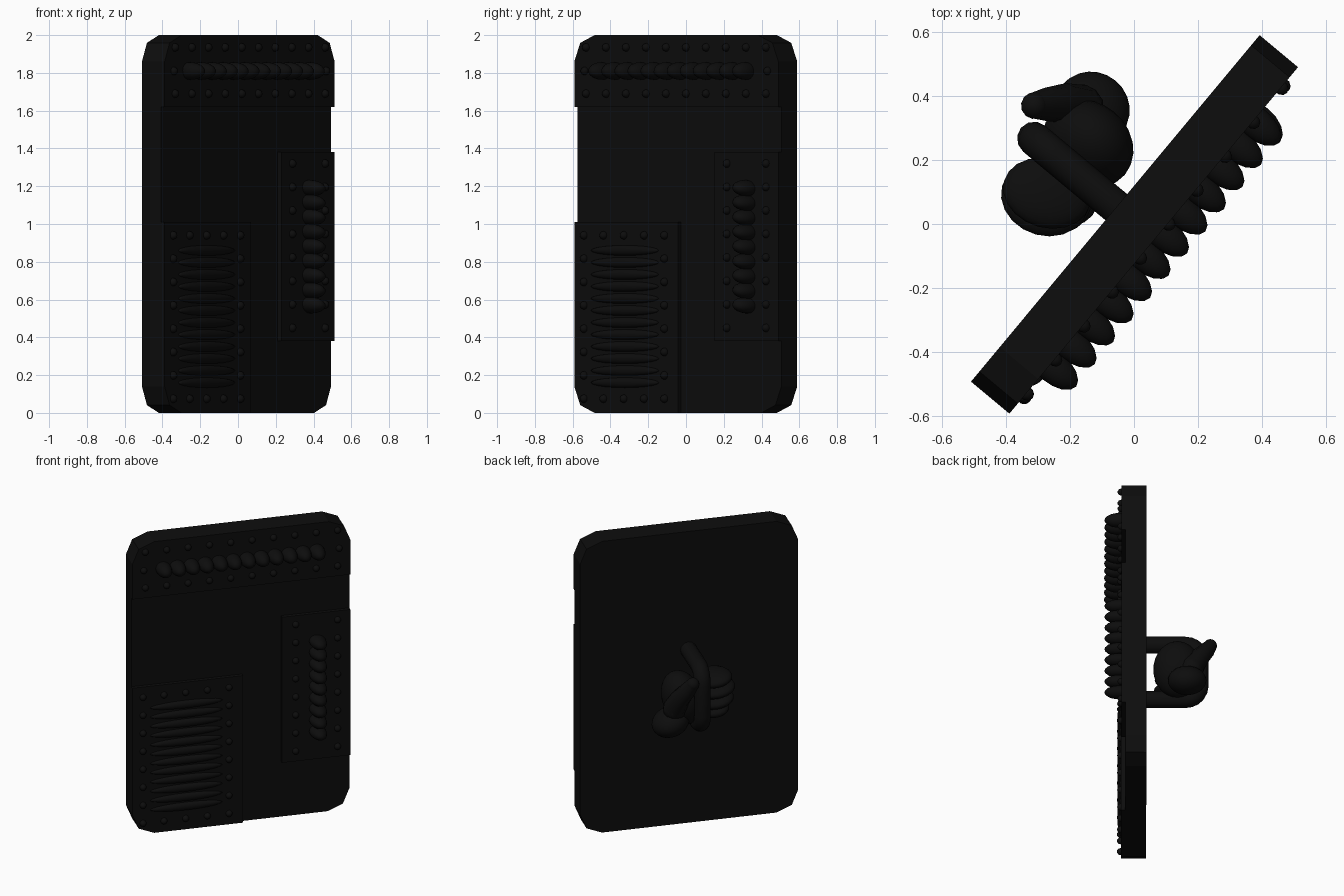
import bpy, bmesh, math
from mathutils import Matrix, Vector

if "Cube" in bpy.data.objects:
    bpy.data.objects.remove(bpy.data.objects["Cube"])

# Local frame: x along the slab width, -y is the armoured face, z up
TURN = Matrix.Rotation(math.radians(50.2), 4, 'Z')
mat = bpy.data.materials.new("black_metal")
mat.diffuse_color = (0.004, 0.004, 0.004, 1)
mat.use_nodes = True
mat.node_tree.nodes["Principled BSDF"].inputs["Base Color"].default_value = mat.diffuse_color


def finish(name, bm, smooth):
    bmesh.ops.recalc_face_normals(bm, faces=bm.faces)
    bm.transform(TURN)
    me = bpy.data.meshes.new(name)
    bm.to_mesh(me)
    bm.free()
    for p in me.polygons:
        p.use_smooth = smooth
    me.materials.append(mat)
    ob = bpy.data.objects.new(name, me)
    bpy.context.collection.objects.link(ob)
    return ob


def plate(name, x0, x1, z0, z1, y0, y1, cut):
    """Rectangular plate; cut lists the corners (bl, br, tr, tl) that are rounded in two facets."""
    r, k = 0.14, 0.041
    pts = []
    corners = [(x0, z0, 1, 1), (x1, z0, -1, 1), (x1, z1, -1, -1), (x0, z1, 1, -1)]
    for i, (x, z, sx, sz) in enumerate(corners):
        if i not in cut:
            pts.append((x, z))
            continue
        arc = [(x, z + sz * r), (x + sx * k, z + sz * k), (x + sx * r, z)]
        pts += arc if i in (0, 2) else arc[::-1]
    bm = bmesh.new()
    f = bm.faces.new([bm.verts.new((x, y0, z)) for x, z in pts])
    ext = bmesh.ops.extrude_face_region(bm, geom=[f])
    vs = [v for v in ext['geom'] if isinstance(v, bmesh.types.BMVert)]
    bmesh.ops.translate(bm, verts=vs, vec=(0, y1 - y0, 0))
    return finish(name, bm, False)


def blobs(name, items, seg=16, rings=10):
    """Ellipsoids: (centre, radii, rotation about (x, y, z) in degrees)."""
    bm = bmesh.new()
    for c, s, rot in items:
        m = Matrix.Translation(c)
        for a, ax in zip(rot, 'XYZ'):
            m = m @ Matrix.Rotation(math.radians(a), 4, ax)
        m = m @ Matrix.Diagonal((*s, 1))
        bmesh.ops.create_uvsphere(bm, u_segments=seg, v_segments=rings, radius=1, matrix=m)
    return finish(name, bm, True)


def tube(name, pts, radii, seg=12):
    """Round tube through points in local space, with dome ends."""
    P = [Vector(p) for p in pts]
    bm = bmesh.new()
    rings = []
    for i, p in enumerate(P):
        d = (P[min(i + 1, len(P) - 1)] - P[max(i - 1, 0)]).normalized()
        q = d.to_track_quat('Z', 'Y')
        rings.append([bm.verts.new(p + q @ Vector((math.cos(t) * radii[i], math.sin(t) * radii[i], 0)))
                      for t in (2 * math.pi * j / seg for j in range(seg))])
    for a, b in zip(rings, rings[1:]):
        best = min(range(seg), key=lambda s: sum((a[j].co - b[(j + s) % seg].co).length for j in range(seg)))
        for j in range(seg):
            bm.faces.new((a[j], a[(j + 1) % seg], b[(j + 1 + best) % seg], b[(j + best) % seg]))
    for p, r in ((P[0], radii[0]), (P[-1], radii[-1])):
        bmesh.ops.create_uvsphere(bm, u_segments=seg, v_segments=8, radius=r, matrix=Matrix.Translation(p))
    return finish(name, bm, True)


def span(a, b, n):
    return [a + (b - a) * i / (n - 1) for i in range(n)]


# Slab and raised armour plates
W, BACK, FACE, TOP = 0.703, 0.076, -0.055, -0.08
plate("slab", -W, W, 0, 2, BACK, FACE, (0, 1, 2, 3))
plate("top_plate", -W, W, 1.62, 2.0, FACE + 0.01, TOP, (2, 3))
plate("side_plate", 0.262, W, 0.38, 1.38, FACE + 0.01, TOP, ())
plate("lower_plate", -W, 0.012, 0.0, 1.01, FACE + 0.01, TOP, (0,))

# Rivets around the plate borders
spots = [(x, z) for x in span(-0.62, 0.62, 10) for z in (1.69, 1.935)]
spots += [(x, 1.81) for x in (-0.63, 0.63)]
spots += [(x, z) for x in (0.35, 0.62) for z in span(0.45, 1.32, 8)]
spots += [(x, z) for x in (-0.635, -0.08) for z in span(0.075, 0.94, 8)]
spots += [(x, z) for x in (-0.5, -0.36, -0.22) for z in (0.075, 0.94)]
blobs("rivets", [((x, TOP, z), (0.022, 0.025, 0.022), (0, 0, 0)) for x, z in spots], 10, 8)

# Rows of bulging studs
blobs("top_studs", [((x, -0.092, 1.81), (0.05, 0.094, 0.046), (0, 20, 0))
                    for x in span(-0.505, 0.485, 12)])
blobs("side_studs", [((0.49, -0.092, z), (0.055, 0.094, 0.042), (0, 15, 0))
                     for z in span(0.57, 1.19, 9)])

# Shallow horizontal ribs on the lower plate
blobs("ribs", [((-0.355, TOP, z), (0.235, 0.022, 0.027), (0, 0, 0)) for z in span(0.16, 0.86, 12)])

# D-shaped handle on the back
R, D, ZT, ZB = 0.09, 0.41, 1.19, 0.8
path = [(0.005, 0.06, ZT)]
path += [(0.005, D - R + R * math.sin(t), ZT - R + R * math.cos(t)) for t in span(0, math.pi / 2, 6)]
path += [(0.005, D - R + R * math.cos(t), ZB + R - R * math.sin(t)) for t in span(0, math.pi / 2, 6)]
path += [(0.005, 0.06, ZB)]
tube("handle", path, [0.053] * len(path))

# Hand gripping the handle: palm, wrist, curled fingers, thumb
blobs("palm", [((0.10, 0.27, 0.96), (0.125, 0.15, 0.18), (0, 15, 0))], 24, 16)
blobs("wrist", [((0.19, 0.33, 0.83), (0.12, 0.12, 0.09), (0, 20, 0))], 24, 16)
fingers = [(-0.10, 0.27, 1.075, 0.11), (-0.115, 0.265, 1.00, 0.12),
           (-0.11, 0.26, 0.925, 0.115), (-0.09, 0.25, 0.86, 0.10)]
blobs("fingers", [((x, y, z), (w, 0.14, 0.048), (0, 12, 25)) for x, y, z, w in fingers], 20, 12)
tube("thumb", [(0.17, 0.36, 0.93), (0.15, 0.41, 1.02), (0.11, 0.45, 1.09), (0.085, 0.475, 1.14)],
     [0.075, 0.062, 0.052, 0.042])
